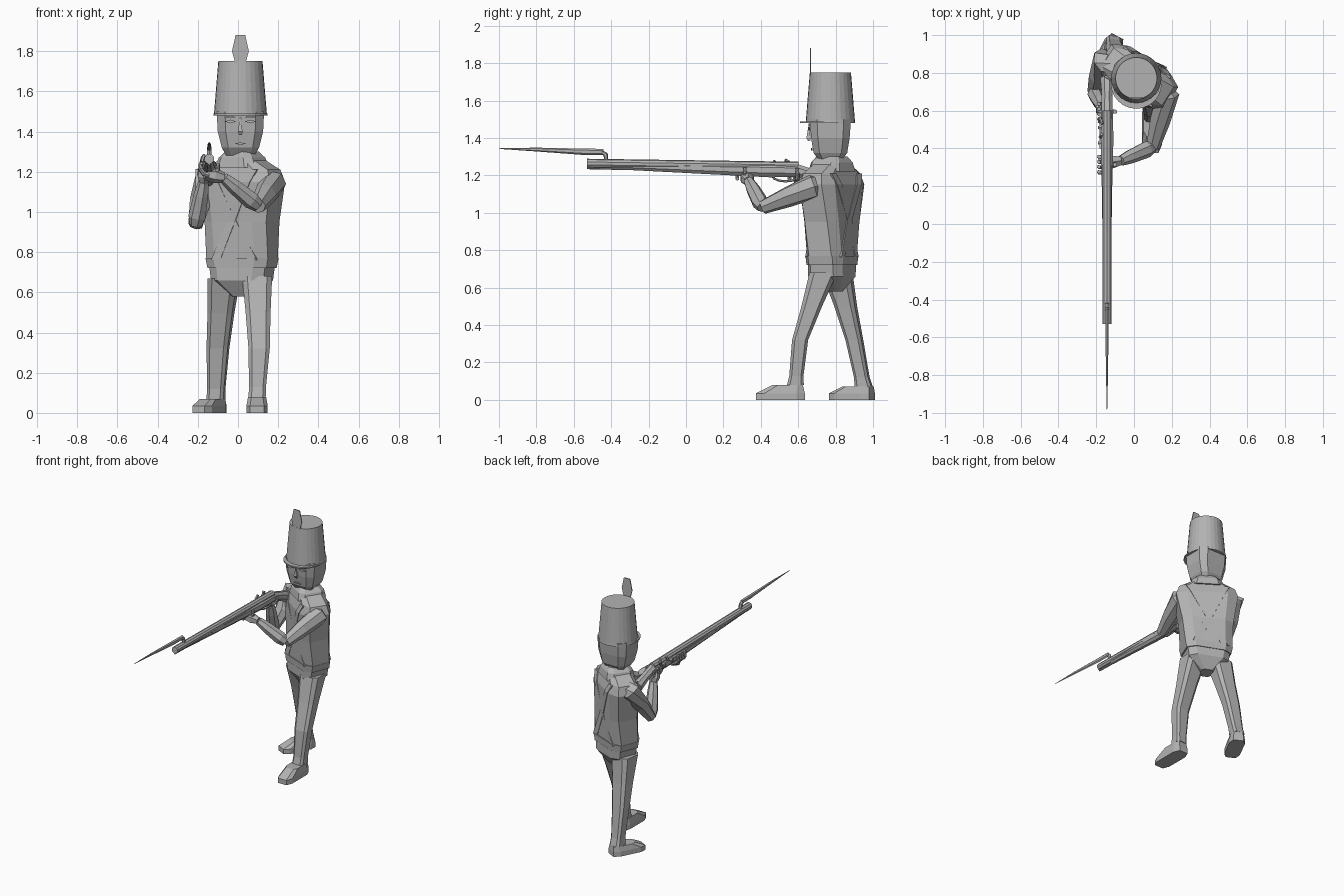
import bpy, bmesh, math
from mathutils import Vector, Matrix

cube = bpy.data.objects.get("Cube")
if cube:
    bpy.data.objects.remove(cube, do_unlink=True)

SHADE = (.45, .45, .45, 1)
grey = bpy.data.materials.new("plain_grey")
grey.use_nodes = True
grey.diffuse_color = SHADE
grey.node_tree.nodes["Principled BSDF"].inputs["Base Color"].default_value = SHADE


def skin(name, rings):
    """Join rings of points into one flat-shaded solid."""
    bm = bmesh.new()
    loops = [[bm.verts.new(point) for point in ring] for ring in rings]
    for low, high in zip(loops, loops[1:]):
        for i in range(len(low)):
            bm.faces.new((low[i - 1], low[i], high[i], high[i - 1]))
    bm.faces.new(loops[0])
    bm.faces.new(loops[-1])
    bmesh.ops.recalc_face_normals(bm, faces=bm.faces)
    mesh = bpy.data.meshes.new(name)
    bm.to_mesh(mesh)
    bm.free()
    mesh.materials.append(grey)
    bpy.context.collection.objects.link(bpy.data.objects.new(name, mesh))


def turned(center, turn, across, back):
    rotation = Matrix.Rotation(math.radians(turn), 3, 'Z')
    return center + rotation @ Vector((across, back, 0))


def upright(z):
    return 0


def loft(name, sections, turn=upright):
    """Stack level sections with cut corners: center, half width, half depth."""
    k = .65
    quarter = [(1, k), (k, 1)]
    half = quarter + [(-a, b) for a, b in reversed(quarter)]
    shape = half + [(-a, -b) for a, b in half]
    skin(name, [[turned(center, turn(center.z), a * width, b * depth) for a, b in shape]
                for center, width, depth in sections])


def column(name, x, y, sections, turn=upright):
    """Loft about one upright axis: height, half width, half depth."""
    loft(name, [(Vector((x, y, z)), width, depth) for z, width, depth in sections], turn)


def tube(name, path, sides=6, tall=1):
    """Sweep a ring along a path of points and radii."""
    points = [Vector(point) for point, radius in path]
    rings = []
    for i, (point, radius) in enumerate(path):
        along = points[min(i + 1, len(points) - 1)] - points[max(i - 1, 0)]
        side = along.cross(Vector((0, 0, 1)))
        if side.length < along.length / 20:
            side = Vector((1, 0, 0))
        side.normalize()
        up = side.cross(along.normalized()) * tall
        angles = [math.tau * (j + .5) / sides for j in range(sides)]
        rings.append([points[i] + (side * math.cos(a) + up * math.sin(a)) * radius for a in angles])
    skin(name, rings)


def plate(name, outline, offset):
    """Thin solid from a flat outline."""
    skin(name, [outline, [Vector(point) + Vector(offset) for point in outline]])


# Coat, twisted from the hips so the right shoulder is drawn back
CHEST_X, CHEST_Y = .02, .78


def twist(z):
    return -22 - 11 * min(max((z - .76) / .3, 0), 1)


coat = [(.76, .165, .1), (.95, .175, .105), (1.15, .21, .108), (1.21, .19, .09), (1.26, .1, .08)]
column("coat", CHEST_X, CHEST_Y, coat, twist)
column("belt", CHEST_X, CHEST_Y, [(.72, .158, .105), (.77, .168, .108)], twist)
column("coat_skirt", CHEST_X, CHEST_Y, [(.58, .04, .05), (.66, .14, .1), (.73, .15, .1)], twist)
column("collar", CHEST_X, CHEST_Y, [(1.22, .12, .1), (1.27, .1, .09), (1.3, .07, .07)], twist)

# Crossed straps on chest and back, following the coat
THICK, HALF_STRAP = .005, .024
for face, label in ((-1, "front"), (1, "back")):
    for side, hand in ((-1, "right"), (1, "left")):
        rings = []
        for z, width, depth in coat[:-1]:
            center = Vector((CHEST_X, CHEST_Y, z))
            across = side * (.1 - (z - coat[0][0]) / 2)
            corners = [(-1, -1), (1, -1), (1, 1), (-1, 1)]
            rings.append([turned(center, twist(z), across + a * HALF_STRAP, face * (depth + b * THICK))
                          for a, b in corners])
        skin(f"{label}_strap_{hand}", rings)


# Legs and shoes in mid stride
def leg(hand, hip, knee, ankle, turn, length):
    hip, knee, ankle = Vector(hip), Vector(knee), Vector(ankle)
    loft(f"{hand}_leg", [(ankle, .043, .045), (ankle.lerp(knee, .2), .042, .038), (knee, .053, .043),
                         (knee.lerp(hip, .5), .062, .055), (hip, .075, .075)], lambda z: turn / 3)
    sole = turned(ankle, turn, 0, .05 - length)
    sole.z = 0
    instep = sole.lerp(ankle, .5)
    instep.z = ankle.z
    loft(f"{hand}_shoe", [(sole, .053, length), (sole + Vector((0, 0, .035)), .053, length),
                          (instep, .045, .08)], lambda z: turn)


leg("left", (.095, .735, .68), (.105, .61, .32), (.095, .585, .08), 0, .13)
leg("right", (-.07, .81, .67), (-.1, .9, .32), (-.11, .95, .07), -27, .12)

# Head and face
HEAD_X, HEAD_Y = .012, .772
column("head", HEAD_X, HEAD_Y, [(1.28, .07, .06), (1.32, .093, .09), (1.4, .113, .103), (1.5, .118, .11)])


def diamond(name, x, z, width, height):
    y = HEAD_Y - .103 - (z - 1.4) / 10
    outline = [(x - width, y, z), (x, y, z - height), (x + width, y, z), (x, y, z + height)]
    plate(name, outline, (0, -.008, 0))


tube("nose", [((HEAD_X, .66, 1.47), .006), ((HEAD_X, .655, 1.4), .016), ((HEAD_X, .66, 1.385), .01)], 4)
diamond("mouth", HEAD_X, 1.34, .03, .006)
for side, hand in ((-1, "right"), (1, "left")):
    diamond(f"{hand}_brow", HEAD_X + side * .05, 1.472, .03, .006)
    diamond(f"{hand}_eye", HEAD_X + side * .05, 1.45, .03, .009)


# Tall hat with peak and plume
def circle(radius, z, y=HEAD_Y, start=0, sweep=math.tau, count=28):
    angles = [start + sweep * i / count for i in range(count + (sweep < math.tau))]
    return [(HEAD_X + radius * math.cos(a), y + radius * math.sin(a), z) for a in angles]


skin("hat", [circle(.133, 1.48), circle(.131, 1.495), circle(.11, 1.75)])
plate("hat_peak", circle(.135, 1.48, .745, math.pi, math.pi, 12), (0, 0, .009))
feather = [(.02, 1.72), (.042, 1.8), (.024, 1.88)]
outline = [(HEAD_X + w, .663, z) for w, z in feather]
outline += [(HEAD_X - w, .663, z) for w, z in reversed(feather)]
plate("plume", outline, (0, .006, 0))


# Arms, each bent from shoulder to elbow to wrist
def arm(hand, shoulder, elbow, wrist, grip):
    shoulder, elbow, wrist = Vector(shoulder), Vector(elbow), Vector(wrist)
    inner = shoulder.lerp(Vector((CHEST_X, CHEST_Y, shoulder.z)), .35)
    tube(f"{hand}_upper_arm", [(inner, .065), (shoulder, .068), (shoulder.lerp(elbow, .5), .056),
                               (elbow, .038)], 7)
    tube(f"{hand}_forearm", [(elbow, .032), (elbow.lerp(wrist, .2), .045),
                             (elbow.lerp(wrist, .7), .038), (wrist, .028)], 7)
    tube(f"{hand}_palm", [(wrist, .026), (wrist.lerp(grip, .5), .038), (grip, .033)])


# Long gun, whose bore rises slightly toward the muzzle
def bore(y, drop=0, aside=0):
    return Vector((-.143 - aside, y, 1.256 - y / 66 - drop))


MUZZLE, BREECH, GUARD = -.53, .6, .53
tube("gun_barrel", [(bore(MUZZLE), .025), (bore(BREECH), .026)], 10)
tube("ramrod", [(bore(MUZZLE, .023), .008), (bore(0, .027), .008)])
tube("gun_stock", [(bore(-.4, .008), .02), (bore(.2, .02), .03), (bore(.45, .022), .037),
                   (bore(.6, .022), .033), (bore(.68, .045), .03), (bore(.77, .08), .038)], 8, 1.1)

# Lock, hammer, screws and trigger guard
tube("lock_plate", [(bore(.4, .015, .03), .012), (bore(.6, .02, .03), .012)], 4, 1.5)
tube("hammer", [(bore(.54, .01, .04), .01), (bore(.56, -.02, .036), .009), (bore(.53, -.035, .025), .008)])
tube("frizzen", [(bore(.46, 0, .036), .009), (bore(.475, -.03, .028), .009)])
for i in range(5):
    y = .27 + .08 * i
    tube(f"lock_screw_{i + 1}", [(bore(y, .01, .03), .011), (bore(y, .01, .047), .009)])
bow = [math.pi * i / 6 for i in range(7)]
tube("trigger_guard", [(bore(GUARD + .07 * math.cos(a), .05 + .03 * math.sin(a)), .006) for a in bow])

# Bayonet on a cranked neck
tube("bayonet_neck", [(bore(-.425, -.01), .011), (bore(-.43, -.05), .013), (bore(-.46, -.065), .01)])
tube("bayonet_blade", [(bore(-.44, -.062), .01), (bore(-.55, -.062), .01),
                       (bore(-.8, -.07), .006), (bore(-1, -.072), .001)], 6, 1.7)

# Left hand carries the gun, right hand holds it behind the lock
arm("left", (.172, .68, 1.14), (.1, .41, 1.03), (-.07, .335, 1.17), bore(.32, .06, .02))
arm("right", (-.16, .865, 1.17), (-.21, .705, .935), (-.17, .62, 1.15), bore(.6, .035, .025))


# Fingers curl around the stock
def curl(name, y, start, end, radius):
    angles = [math.radians(start + (end - start) * i / 3) for i in range(4)]
    tube(name, [(bore(y, .025 - .045 * math.sin(a), -.045 * math.cos(a)), radius) for a in angles], 5)


for hand, y in (("left", .275), ("right", .555)):
    for i in range(4):
        curl(f"{hand}_finger_{i + 1}", y + i * .027, 270, 160, .011)
    curl(f"{hand}_thumb", y + .04, -90, 20, .012)
